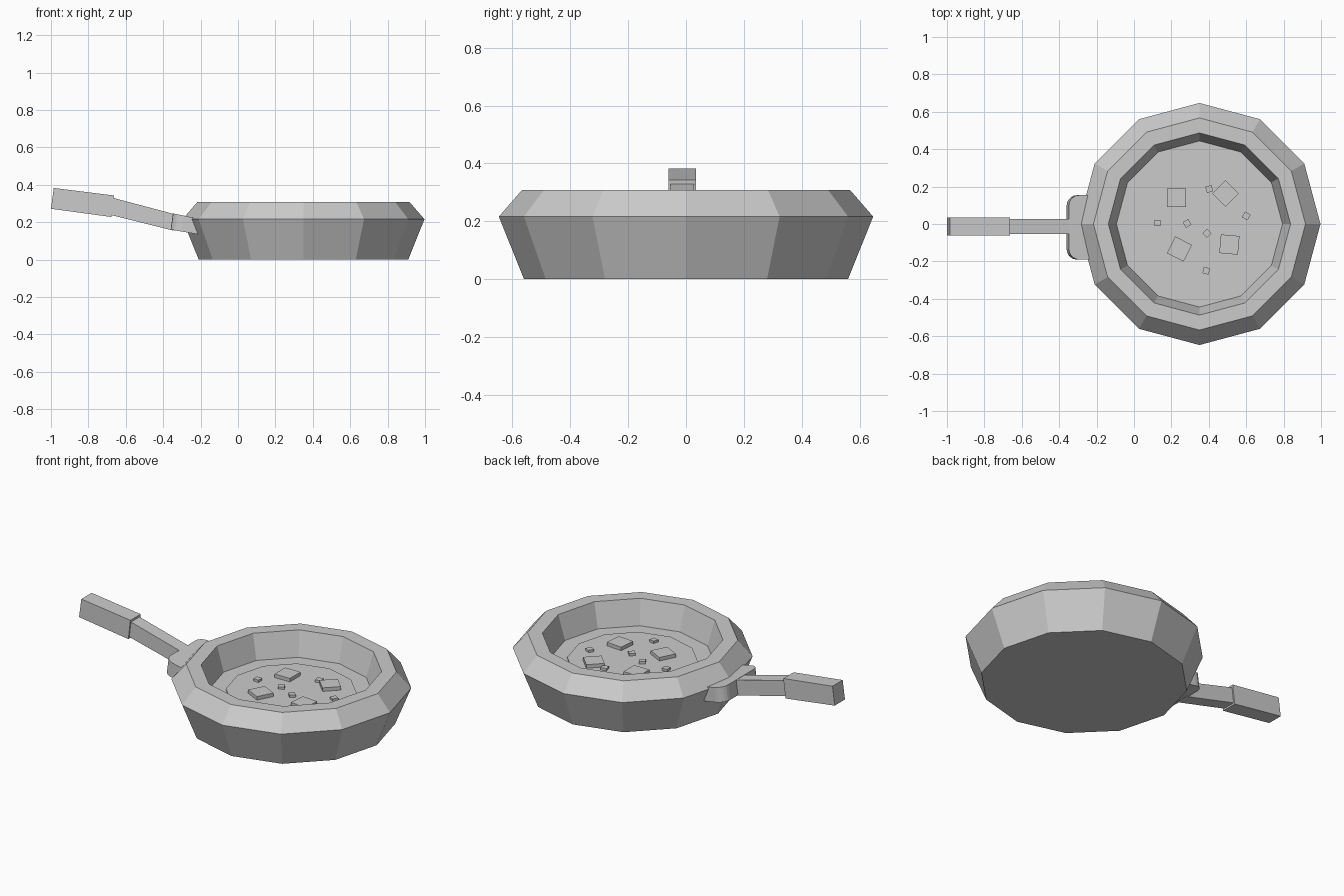
import bpy, bmesh
from math import cos, sin, pi, radians

if "Cube" in bpy.data.objects:
    bpy.data.objects.remove(bpy.data.objects["Cube"])

CX = 0.35          # pan centre on x
FLOOR = 0.165      # inner floor height


def finish(name, bm):
    bmesh.ops.recalc_face_normals(bm, faces=bm.faces)
    me = bpy.data.meshes.new(name)
    bm.to_mesh(me)
    bm.free()
    ob = bpy.data.objects.new(name, me)
    bpy.context.collection.objects.link(ob)
    return ob


def lathe(name, profile, n=12):
    """Closed 12-sided solid from (radius, z) rings, capped at both ends."""
    bm = bmesh.new()
    rings = [[bm.verts.new((CX + r * cos(2 * pi * i / n), r * sin(2 * pi * i / n), z))
              for i in range(n)] for r, z in profile]
    for a, b in zip(rings, rings[1:]):
        for i in range(n):
            j = (i + 1) % n
            bm.faces.new((a[i], a[j], b[j], b[i]))
    bm.faces.new(rings[0])
    bm.faces.new(rings[-1])
    return finish(name, bm)


def loft(name, lower, upper):
    """Solid between two matching outlines."""
    bm = bmesh.new()
    a = [bm.verts.new(p) for p in lower]
    b = [bm.verts.new(p) for p in upper]
    for i in range(len(a)):
        j = (i + 1) % len(a)
        bm.faces.new((a[i], a[j], b[j], b[i]))
    bm.faces.new(a)
    bm.faces.new(b)
    return finish(name, bm)


def side_bar(name, quad, y0, y1):
    return loft(name, [(x, y0, z) for x, z in quad], [(x, y1, z) for x, z in quad])


def chunk(name, x, y, size, top, angle):
    base = FLOOR - 0.01
    bpy.ops.mesh.primitive_cube_add(size=1, location=(x, y, (base + top) / 2),
                                    rotation=(0, 0, radians(angle)))
    ob = bpy.context.object
    ob.name = name
    ob.scale = (size, size, top - base)


# Pan body and the shallow disc of food inside it
lathe("pan_body", [(0.56, 0), (0.647, 0.216), (0.567, 0.308),
                   (0.487, 0.308), (0.444, FLOOR)])
lathe("food_disc", [(0.353, FLOOR - 0.01), (0.353, FLOOR + 0.006)])

# Large and small chunks
for i, (x, y, a) in enumerate([(0.227, 0.14, 0), (0.49, 0.163, 45),
                               (0.243, -0.134, -27), (0.51, -0.11, -5)]):
    chunk(f"large_chunk_{i}", x, y, 0.1, FLOOR + 0.027, a)
for i, (x, y) in enumerate([(-0.224, 0.005), (0.052, 0.187), (-0.066, 0.003),
                            (0.04, -0.05), (0.25, 0.043), (0.036, -0.25)]):
    chunk(f"small_chunk_{i}", CX + x, y, 0.034, FLOOR + 0.02, 15 * i)

# Handle: thick grip and thinner shaft
side_bar("grip", [(-1.0, 0.272), (-0.985, 0.383), (-0.663, 0.343), (-0.677, 0.228)],
         -0.061, 0.035)
side_bar("shaft", [(-0.685, 0.24), (-0.675, 0.332), (-0.335, 0.242), (-0.345, 0.155)],
         -0.053, 0.027)

# Bracket: sloping plate with rounded outer corners
YC, HALF, RAD = -0.018, 0.172, 0.055


def bracket_outline(x0, z0, x1, z1):
    half = [(x0 + RAD * (1 - cos(t * pi / 10)), HALF - RAD + RAD * sin(t * pi / 10))
            for t in range(6)] + [(x1, HALF)]
    pts = [(x, YC + y) for x, y in half] + [(x, YC - y) for x, y in reversed(half)]
    return [(x, y, z0 + (z1 - z0) * (x - x0) / (x1 - x0)) for x, y in pts]


loft("bracket", bracket_outline(-0.36, 0.16, -0.21, 0.135),
     bracket_outline(-0.348, 0.247, -0.24, 0.225))
